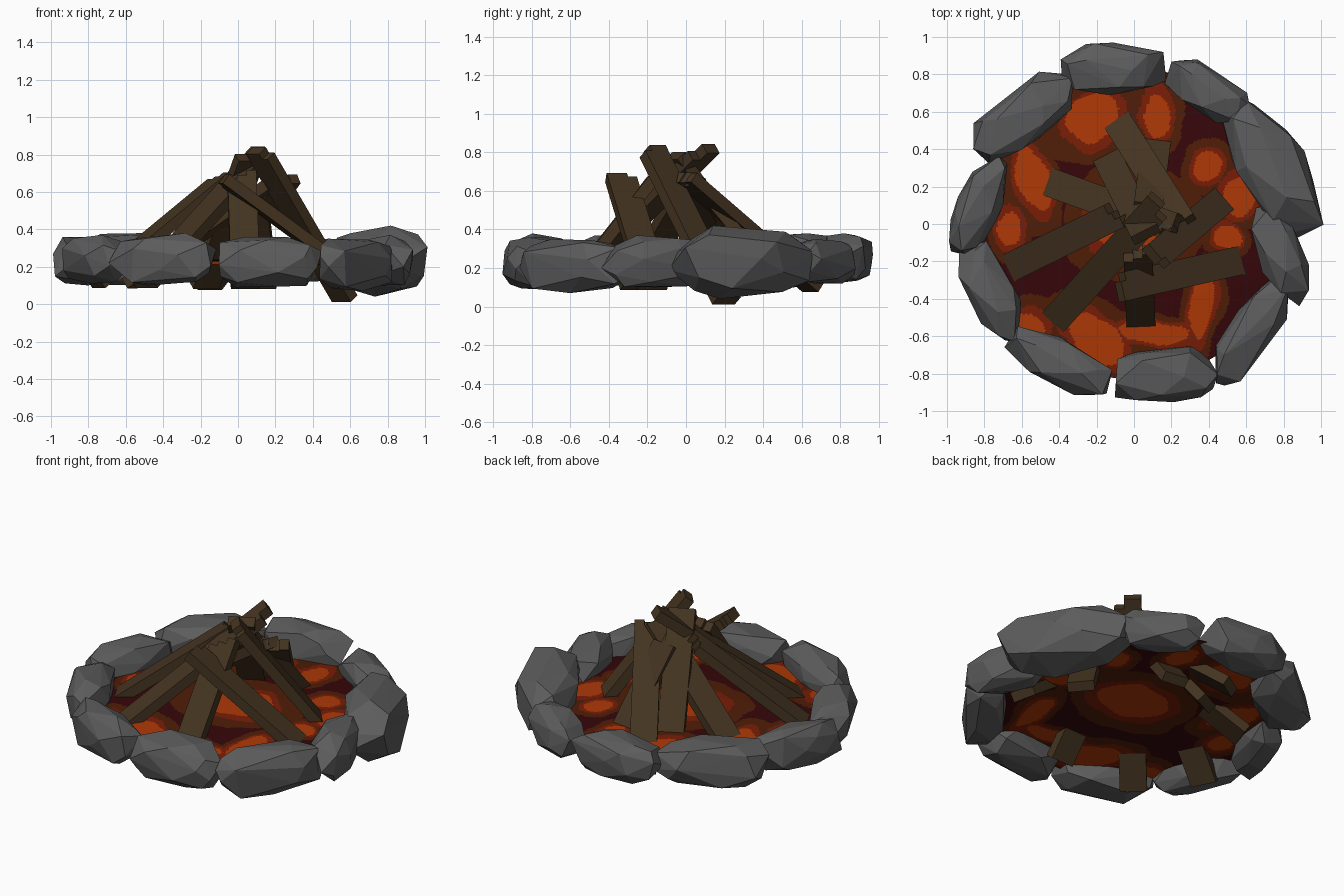
import bpy, bmesh, math, random
from mathutils import Vector, Matrix, noise

if "Cube" in bpy.data.objects:
    bpy.data.objects.remove(bpy.data.objects["Cube"])

random.seed(7)


def material(name, rgb):
    m = bpy.data.materials.new(name)
    m.diffuse_color = (*rgb, 1)
    m.use_nodes = True
    m.node_tree.nodes["Principled BSDF"].inputs["Base Color"].default_value = m.diffuse_color
    return m


STONE = material("grey stone", (0.108, 0.108, 0.108))
WOOD = material("brown wood", (0.058, 0.034, 0.015))
EMBERS = [material("bright ember", (0.42, 0.040, 0.002)),
          material("red ember", (0.19, 0.012, 0.002)),
          material("brown ember", (0.08, 0.012, 0.002)),
          material("dark ember", (0.036, 0.002, 0.003))]


def finish(bm, name, mats):
    me = bpy.data.meshes.new(name)
    bm.to_mesh(me)
    bm.free()
    for m in mats:
        me.materials.append(m)
    ob = bpy.data.objects.new(name, me)
    bpy.context.collection.objects.link(ob)
    return ob


# Faceted stone: convex hull of jittered points on a boxy ellipsoid
def stone(i, cx, cy, length, width, angle, z0, z1):
    n, pts = 24, []
    for k in range(n):
        h = 1 - 2 * (k + 0.5) / n
        a = k * 2.39996 + random.uniform(-0.4, 0.4)
        r = math.sqrt(1 - h * h)
        v = (r * math.cos(a), r * math.sin(a), h)
        s = random.uniform(0.85, 1.0)
        pts.append([s * math.copysign(abs(c) ** 0.75, c) for c in v])
    # fit the hull exactly to the wanted size
    for ax, size in enumerate((length, width, z1 - z0)):
        lo, hi = min(p[ax] for p in pts), max(p[ax] for p in pts)
        for p in pts:
            p[ax] = ((p[ax] - lo) / (hi - lo) - 0.5) * size
    bm = bmesh.new()
    bmesh.ops.convex_hull(bm, input=[bm.verts.new(p) for p in pts])
    loose = [v for v in bm.verts if not v.link_faces]
    bmesh.ops.delete(bm, geom=loose, context='VERTS')
    bmesh.ops.transform(bm, verts=bm.verts,
                        matrix=Matrix.Translation((cx, cy, (z0 + z1) / 2))
                        @ Matrix.Rotation(math.radians(angle), 4, 'Z'))
    bmesh.ops.recalc_face_normals(bm, faces=bm.faces)
    finish(bm, f"ring_stone_{i}", [STONE])


# x, y, length, width, angle, bottom, top
stones = [(-0.11, 0.83, 0.56, 0.28, 2, 0.12, 0.38),
          (0.39, 0.71, 0.49, 0.23, -33, 0.12, 0.35),
          (0.75, 0.30, 0.79, 0.37, -60, 0.04, 0.42),
          (0.79, -0.17, 0.57, 0.25, -73, 0.10, 0.37),
          (0.63, -0.57, 0.68, 0.25, 57, 0.07, 0.35),
          (0.17, -0.81, 0.56, 0.29, 4, 0.09, 0.36),
          (-0.40, -0.74, 0.60, 0.25, -25, 0.10, 0.38),
          (-0.76, -0.37, 0.57, 0.25, -65, 0.11, 0.37),
          (-0.83, 0.10, 0.57, 0.24, 67, 0.10, 0.36),
          (-0.58, 0.58, 0.66, 0.28, 38, 0.10, 0.38)]
for i, s in enumerate(stones):
    stone(i + 1, *s)


# Plank: three strips side by side with a ragged top end
def plank(i, bottom, top, width=0.155, thick=0.06):
    a, b = Vector(bottom), Vector(top)
    d = (b - a).normalized()
    side = d.cross(Vector((0, 0, 1))).normalized()
    up = side.cross(d)
    bm = bmesh.new()
    cuts = (-0.5, random.uniform(-0.25, -0.1), random.uniform(0.1, 0.25), 0.5)
    for lo, hi in zip(cuts, cuts[1:]):
        end = b - d * random.choice((0, 0, 0.035, 0.06))
        q, r = [[bm.verts.new(p + side * (x * width) + up * (y * thick))
                 for x, y in ((lo, -.5), (hi, -.5), (hi, .5), (lo, .5))]
                for p in (a, end)]
        bm.faces.new(q)
        bm.faces.new(r)
        for k in range(4):
            bm.faces.new((q[k], q[(k + 1) % 4], r[(k + 1) % 4], r[k]))
    bmesh.ops.recalc_face_normals(bm, faces=bm.faces)
    finish(bm, f"plank_{i}", [WOOD])


planks = [((-0.76, -0.28, 0.11), (-0.07, 0.06, 0.68)),
          ((-0.50, -0.60, 0.11), (0.14, 0.11, 0.82)),
          ((0.04, -0.61, 0.10), (0.02, -0.14, 0.70)),
          ((0.68, -0.17, 0.11), (-0.08, -0.34, 0.67)),
          ((0.57, 0.21, 0.03), (0.11, -0.18, 0.82)),
          ((-0.58, 0.27, 0.11), (0.22, -0.02, 0.67)),
          ((-0.18, 0.43, 0.10), (0.08, -0.09, 0.83)),
          ((-0.16, 0.66, 0.10), (0.26, 0.00, 0.67)),
          ((0.13, 0.52, 0.10), (0.07, 0.05, 0.66))]
for i, (a, b) in enumerate(planks):
    plank(i + 1, a, b)

# Ember bed: shallow disc, glowing patches chosen by distance to blob centres
# blob: x, y, half-size x, half-size y, rotation
blobs = [(0, 0, .22, .17, 0), (-.22, .57, .15, .12, 30), (-.54, .24, .08, .18, 20),
         (.39, .31, .08, .09, 0), (.13, .58, .08, .12, 0), (.58, .15, .09, .10, 0),
         (.50, -.06, .07, .07, 0), (.36, -.45, .06, .17, -10),
         (-.20, -.62, .17, .11, -35), (-.67, -.03, .07, .10, 0),
         (.10, -.58, .18, .06, -5), (-.58, -.58, .12, .10, 0)]


def heat_level(x, y):
    wide = 0.3 * noise.noise(Vector((x * 4, y * 4, 5.1)))
    x += 0.03 * noise.noise(Vector((x * 7, y * 7, 1.3)))
    y += 0.03 * noise.noise(Vector((x * 7, y * 7, 8.7)))
    best = 9
    for bx, by, rx, ry, rot in blobs:
        c, s = math.cos(math.radians(rot)), math.sin(math.radians(rot))
        u, v = x - bx, y - by
        best = min(best, math.hypot((u * c + v * s) / rx, (v * c - u * s) / ry))
    return sum(best > t for t in (1.0, 1.32 + wide, 1.85 + wide))


bm = bmesh.new()
RINGS, SEGS, R = 90, 300, 0.83
center = bm.verts.new((0, 0, 0.24))
prev = None
for k in range(1, RINGS + 1):
    r = R * k / RINGS
    z = 0.24 - 0.03 * (r / R) ** 2
    ring = [bm.verts.new((r * math.cos(j * math.tau / SEGS),
                          r * math.sin(j * math.tau / SEGS), z)) for j in range(SEGS)]
    for j in range(SEGS):
        j2 = (j + 1) % SEGS
        if prev:
            f = bm.faces.new((prev[j], ring[j], ring[j2], prev[j2]))
        else:
            f = bm.faces.new((center, ring[j], ring[j2]))
        m = f.calc_center_median()
        f.material_index = heat_level(m.x, m.y)
    prev = ring
finish(bm, "ember_bed", EMBERS)
